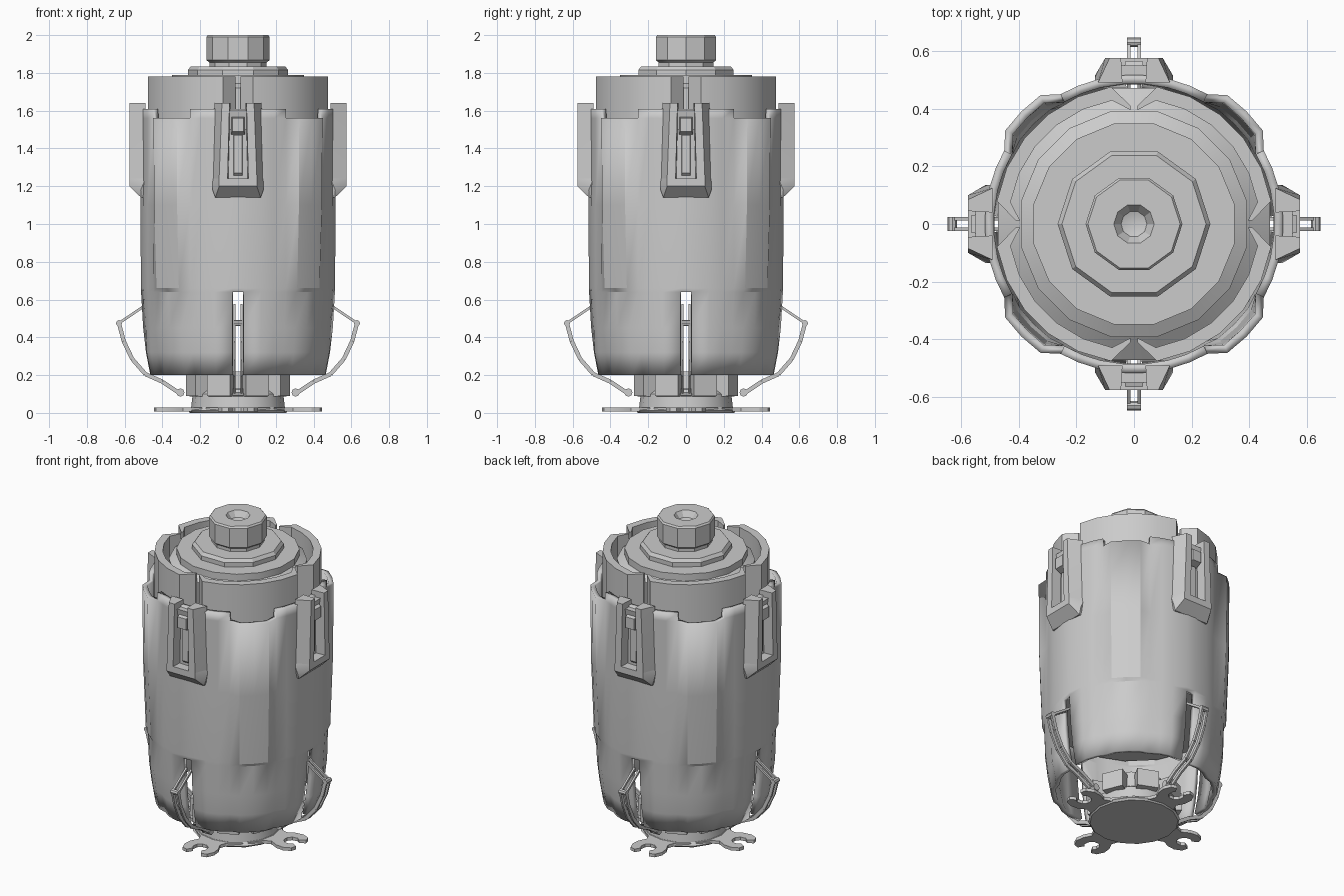
import bpy, bmesh
from math import cos, sin, pi, radians, hypot
from mathutils import Vector, Matrix

cube = bpy.data.objects.get("Cube")
if cube:
    bpy.data.objects.remove(cube, do_unlink=True)

GREY = (0.6, 0.6, 0.6, 1)
grey = bpy.data.materials.new("plain grey")
grey.use_nodes = True
grey.diffuse_color = GREY
grey.node_tree.nodes["Principled BSDF"].inputs["Base Color"].default_value = GREY


def finish(name, bm, angle=25):
    bmesh.ops.recalc_face_normals(bm, faces=bm.faces)
    mesh = bpy.data.meshes.new(name)
    bm.to_mesh(mesh)
    bm.free()
    mesh.materials.append(grey)
    ob = bpy.data.objects.new(name, mesh)
    bpy.context.collection.objects.link(ob)
    bpy.ops.object.select_all(action='DESELECT')
    ob.select_set(True)
    bpy.context.view_layer.objects.active = ob
    bpy.ops.object.shade_smooth_by_angle(angle=radians(angle))
    return ob


def quarters(points):
    """Yield the (outward, sideways, up) points turned to all four sides."""
    for k in range(4):
        turn = Matrix.Rotation(k * pi / 2, 3, 'Z')
        yield [turn @ Vector(p) for p in points]


def hull(bm, points):
    for pts in quarters(points):
        verts = [bm.verts.new(p) for p in pts]
        bmesh.ops.convex_hull(bm, input=verts)


def prism(bm, outline, z0, z1):
    for pts in quarters([(x, y, z0) for x, y in outline]):
        face = bm.faces.new([bm.verts.new(p) for p in pts])
        out = bmesh.ops.extrude_face_region(bm, geom=[face])
        top = [v for v in out["geom"] if isinstance(v, bmesh.types.BMVert)]
        bmesh.ops.translate(bm, verts=top, vec=(0, 0, z1 - z0))


def lathe(name, profile, sides, turn=0.0):
    bm = bmesh.new()
    rings = []
    for r, z in profile:
        if r == 0:
            rings.append([bm.verts.new((0, 0, z))] * sides)
        else:
            rings.append([bm.verts.new((r * cos(2 * pi * i / sides + turn),
                                        r * sin(2 * pi * i / sides + turn), z))
                          for i in range(sides)])
    for a, b in zip(rings, rings[1:]):
        for i in range(sides):
            j = (i + 1) % sides
            loop = list(dict.fromkeys((a[i], a[j], b[j], b[i])))
            bm.faces.new(loop)
    return finish(name, bm)


def both(points):
    return [(x, s * y, z) for x, y, z in points for s in (1, -1)]


def arc(r, a0, a1, n):
    return [(r * cos(radians(a0 + (a1 - a0) * i / n)),
             r * sin(radians(a0 + (a1 - a0) * i / n))) for i in range(n + 1)]


# Outer shell: lobed barrel, stepped rim, leg slots left open
half = [3.4, 14, 22, 29.5, 36, 45]
quarter = half + [90 - a for a in half[-2::-1]]
angles = [a + 90 * k for k in range(4) for a in quarter]
levels = [0.2, 0.32, 0.45, 0.64, 0.66, 1.1, 1.56, 1.61]
base = [0.465, 0.488, 0.503, 0.514, 0.515, 0.517, 0.517, 0.517]


def shell_radius(angle, i):
    off = abs((angle + 45) % 90 - 45)
    grow = 0.0
    if off > 35:
        grow = [0.015, 0.012, 0.012, 0.006, 0.018, 0.032, 0.035, 0.035][i]
    elif 10 < off < 25 and i < 2:
        grow = 0.01
    return base[i] + grow


bm = bmesh.new()
grid = [[bm.verts.new((shell_radius(a, i) * cos(radians(a)),
                       shell_radius(a, i) * sin(radians(a)), z)) for a in angles]
        for i, z in enumerate(levels)]
count = len(angles)
for i in range(len(levels) - 1):
    for c in range(count):
        d = (c + 1) % count
        mid = angles[c] + ((angles[d] - angles[c]) % 360) / 2
        off = abs((mid + 45) % 90 - 45)
        slot = off < 3 and levels[i] < 0.64
        low_rim = off > 29.5 and levels[i] >= 1.56
        if not (slot or low_rim):
            bm.faces.new((grid[i][c], grid[i][d], grid[i + 1][d], grid[i + 1][c]))
bmesh.ops.delete(bm, geom=[v for v in bm.verts if not v.link_faces], context='VERTS')
shell = finish("outer_shell", bm)
wall = shell.modifiers.new("wall", 'SOLIDIFY')
wall.thickness = 0.03
wall.offset = -1

# Latch housings on the four sides
bm = bmesh.new()
for s in (1, -1):
    hull(bm, [(x, s * y, z) for x, y, z in (
        (0.575, 0.045, 1.64), (0.575, 0.085, 1.64), (0.575, 0.055, 1.24),
        (0.575, 0.1, 1.24), (0.49, 0.04, 1.64), (0.49, 0.125, 1.64),
        (0.49, 0.05, 1.24), (0.49, 0.135, 1.24))])
hull(bm, both([(0.575, 0.1, 1.24), (0.575, 0.1, 1.2), (0.513, 0.12, 1.14),
               (0.49, 0.12, 1.14), (0.49, 0.135, 1.24), (0.515, 0.135, 1.18)]))
hull(bm, both([(0.55, 0.05, 1.6), (0.53, 0.05, 1.5), (0.49, 0.05, 1.6),
               (0.49, 0.05, 1.5)]))
finish("latch_housings", bm)

bm = bmesh.new()
hull(bm, both([(0.565, 0.03, 1.56), (0.565, 0.03, 1.49), (0.5, 0.04, 1.58),
               (0.5, 0.04, 1.47)]))
hull(bm, both([(0.53, 0.02, 1.47), (0.5, 0.03, 1.47), (0.53, 0.02, 1.27),
               (0.5, 0.03, 1.24)]))
finish("latch_hooks", bm)

# Upper collar in four quarters, ends folded inward
outer = arc(0.482, 9.5, 80.5, 5)
inner = arc(0.435, 80, 10, 5)
bm = bmesh.new()
prism(bm, [(0.41, 0.012)] + outer + [(0.012, 0.41), (0.012, 0.395)]
      + inner + [(0.395, 0.012)], 1.3, 1.78)
finish("upper_collar", bm, 15)

# Inner drum and stepped lid
lathe("inner_drum", [(0, 0.68), (0.48, 0.68), (0.48, 0.74), (0.4, 0.8), (0.4, 1.72),
                     (0.355, 1.745), (0.355, 1.788), (0, 1.788)], 16, pi / 16)
lathe("lid_step", [(0, 1.75), (0.265, 1.75), (0.265, 1.815), (0.25, 1.835),
                   (0, 1.835)], 10)
lathe("top_knob", [(0, 1.8), (0.152, 1.8), (0.152, 1.855), (0.168, 1.868), (0.168, 1.99),
                   (0.16, 2.0), (0.07, 2.0), (0.045, 1.965), (0, 1.95)], 10)

# Base core with a ring of blocks
lathe("base_core", [(0, 0.01), (0.25, 0.01), (0.24, 0.1), (0.21, 0.12), (0.2, 0.22),
                    (0, 0.22)], 16)
bm = bmesh.new()
for a in (22.5, 67.5):
    turn = Matrix.Rotation(radians(a), 3, 'Z')
    hull(bm, [turn @ Vector(p) for p in both(
        [(0.27, 0.065, 0.2), (0.27, 0.065, 0.09), (0.18, 0.055, 0.2),
         (0.18, 0.055, 0.08)])])
finish("base_blocks", bm)

# Foot plate with four open claws
side = [(0.19, 0.17), (0.25, 0.09), (0.29, 0.075), (0.34, 0.1), (0.39, 0.105),
        (0.435, 0.085), (0.445, 0.05), (0.41, 0.03), (0.39, 0.045), (0.355, 0.04),
        (0.335, 0.015)]
bm = bmesh.new()
prism(bm, [(x, -y) for x, y in side] + side[::-1], 0.008, 0.028)
finish("foot_claws", bm)
lathe("foot_disc", [(0, 0), (0.255, 0), (0.265, 0.012), (0.25, 0.03), (0, 0.03)], 16)

# Folding legs: paired thin links with pivots
bm = bmesh.new()


def link(a, b, side_shift, thick=0.011):
    dx, dz = b[0] - a[0], b[1] - a[1]
    size = hypot(dx, dz)
    nx, nz = -dz / size * thick, dx / size * thick
    hull(bm, [(p[0] + s * nx, side_shift + t, p[1] + s * nz)
              for p in (a, b) for s in (1, -1) for t in (0.006, -0.006)])


def pivot(x, z, width, r):
    hull(bm, [(x + r * cos(i * pi / 4), s * width, z + r * sin(i * pi / 4))
              for i in range(8) for s in (1, -1)])


path = [(0.63, 0.475), (0.605, 0.38), (0.56, 0.285), (0.49, 0.205), (0.4, 0.165),
        (0.31, 0.105)]
for shift in (-0.018, 0.018):
    for a, b in zip(path, path[1:]):
        link(a, b, shift)
    link((0.49, 0.57), path[0], shift, 0.007)
pivot(0.63, 0.475, 0.025, 0.016)
pivot(0.305, 0.108, 0.028, 0.022)
finish("folding_legs", bm)
